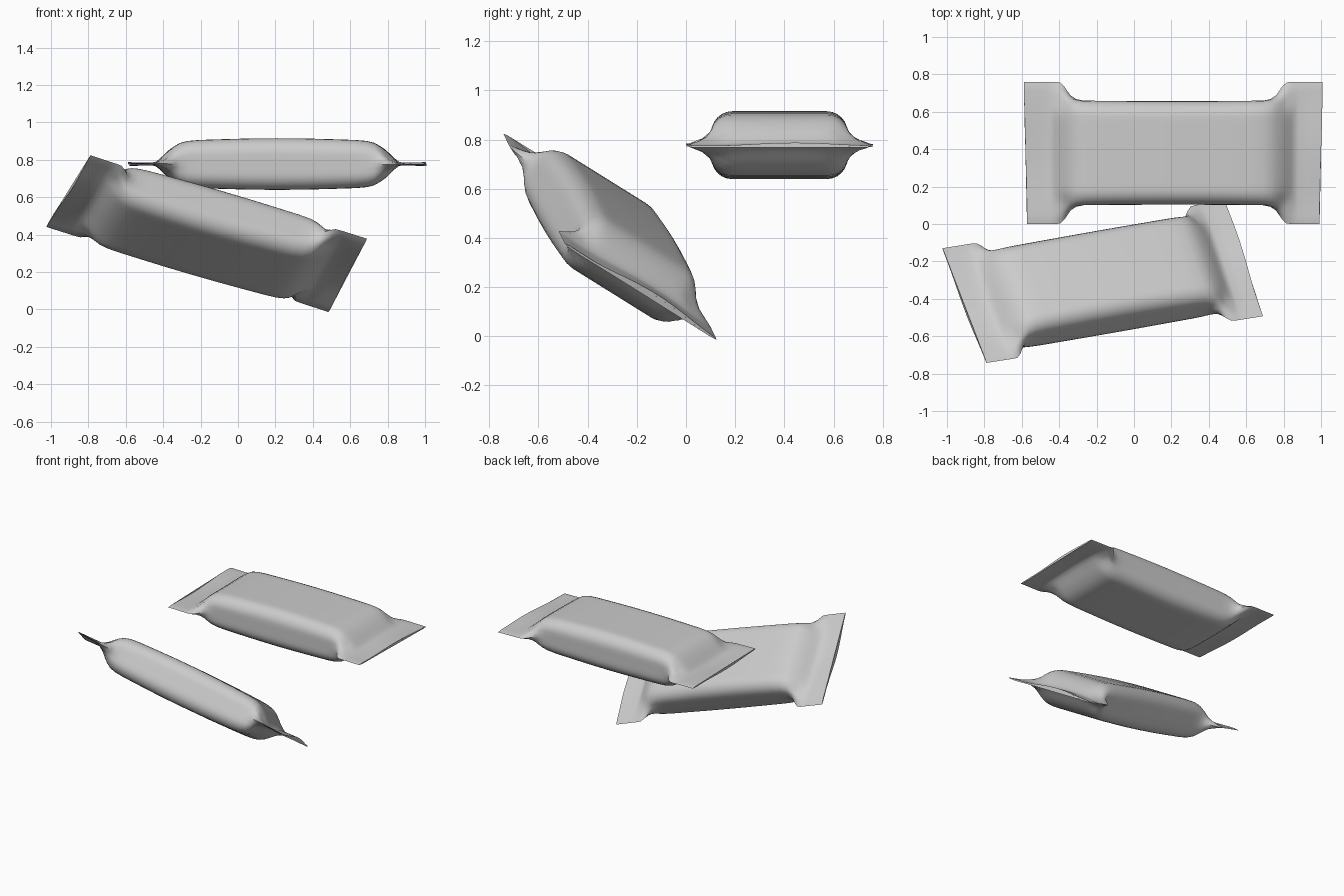
import bpy, math
from mathutils import Matrix, Vector

if "Cube" in bpy.data.objects:
    bpy.data.objects.remove(bpy.data.objects["Cube"])

W, H, R = 0.28, 0.138, 0.085      # body half width, half height, corner radius
FIN_W, FIN_T = 0.38, 0.004        # flat crimped end
# distance from middle, blend of width, blend of height (0 = pillow body, 1 = flat fin)
STATIONS = [(0.0, 0, 0), (0.15, 0, 0.01), (0.3, 0, 0.04), (0.42, 0, 0.07), (0.48, 0.0, 0.11),
            (0.52, 0.08, 0.19), (0.55, 0.28, 0.32), (0.58, 0.72, 0.48), (0.605, 0.97, 0.66),
            (0.63, 1, 0.84), (0.65, 1, 0.96), (0.67, 1, 1), (0.72, 1, 1), (0.76, 1, 1), (0.79, 1, 1)]


def quarter():
    """Quarter section from top middle to side: (rounded box y, z, flat fin y)."""
    pts = [(W - R) * i / 6 for i in range(6)]
    q = [(y, H) for y in pts]
    for i in range(7):
        a = math.pi / 2 * (1 - i / 6)
        q.append((W - R + R * math.cos(a), H - R + R * math.sin(a)))
    q += [(W, (H - R) * 0.5), (W, 0)]
    run, lens = 0, [0]
    for a, b in zip(q, q[1:]):
        run += math.dist(a, b)
        lens.append(run)
    return [(y, z, FIN_W * l / run) for (y, z), l in zip(q, lens)]


def section():
    """Full closed section loop."""
    q = quarter()
    top = q + [(y, -z, f) for y, z, f in q[-2::-1]]
    return top + [(-y, z, -f) for y, z, f in top[-2:0:-1]]


def packet(name, matrix, wave, tilt):
    loop = section()
    n = len(loop)
    stations = [(-x, a, b) for x, a, b in STATIONS[:0:-1]] + STATIONS
    verts, faces = [], []
    for x, ty, tz in stations:
        end = max(0, abs(x) - 0.5) / 0.29
        for y, z, f in loop:
            yy = y + (f - y) * ty
            sgn = (z > 1e-6) - (z < -1e-6)
            zz = z + (sgn * FIN_T - z) * tz
            # pinched creases beside the crimp
            pinch = math.exp(-((abs(x) - 0.6) / 0.03) ** 2) * math.exp(-((abs(yy) - 0.27) / 0.05) ** 2)
            zz *= 1 - 0.35 * pinch
            # gentle ripple and bend of the loose ends
            side = 1 if x > 0 else -1
            zz += end * (wave * math.sin(yy * 9 + side) + tilt * side)
            # slight waist along the body sides
            yy *= 1 - 0.012 * math.cos(x * 3) * (1 - ty)
            xx = x + side * end ** 2 * 0.008 * math.sin(yy * 4)
            verts.append((xx, yy, zz))
    for i in range(len(stations) - 1):
        for j in range(n):
            k = (j + 1) % n
            faces.append((i * n + j, i * n + k, (i + 1) * n + k, (i + 1) * n + j))
    last = (len(stations) - 1) * n
    # close the thin fin ends with strips
    for base in (0, last):
        for j in range(n // 2):
            a, b, c, d = base + j, base + j + 1, base + (n - j - 1) % n, base + (n - j) % n
            face = []
            for v in (a, b, c, d):
                if v not in face:
                    face.append(v)
            if len(face) > 2:
                faces.append(face if base == last else face[::-1])
    mesh = bpy.data.meshes.new(name)
    mesh.from_pydata(verts, [], faces)
    ob = bpy.data.objects.new(name, mesh)
    bpy.context.collection.objects.link(ob)
    ob.matrix_world = matrix
    bpy.context.view_layer.objects.active = ob
    bpy.ops.object.select_all(action='DESELECT')
    ob.select_set(True)
    bpy.ops.object.mode_set(mode='EDIT')
    bpy.ops.mesh.select_all(action='SELECT')
    bpy.ops.mesh.normals_make_consistent(inside=False)
    bpy.ops.object.mode_set(mode='OBJECT')
    bpy.ops.object.shade_smooth_by_angle(angle=math.radians(50))
    return ob


# level packet
packet("level_packet", Matrix.Translation((0.21, 0.38, 0.777)), 0.006, 0.0)

# tilted packet, axes taken along its length and width
ax = Vector((1.48, 0.26, -0.43)).normalized()
az = ax.cross(Vector((-0.2, 0.62, -0.39))).normalized()
ay = az.cross(ax)
rot = Matrix((ax, ay, az)).transposed().to_4x4()
packet("tilted_packet", Matrix.Translation((-0.16, -0.31, 0.407)) @ rot, 0.012, 0.0)
